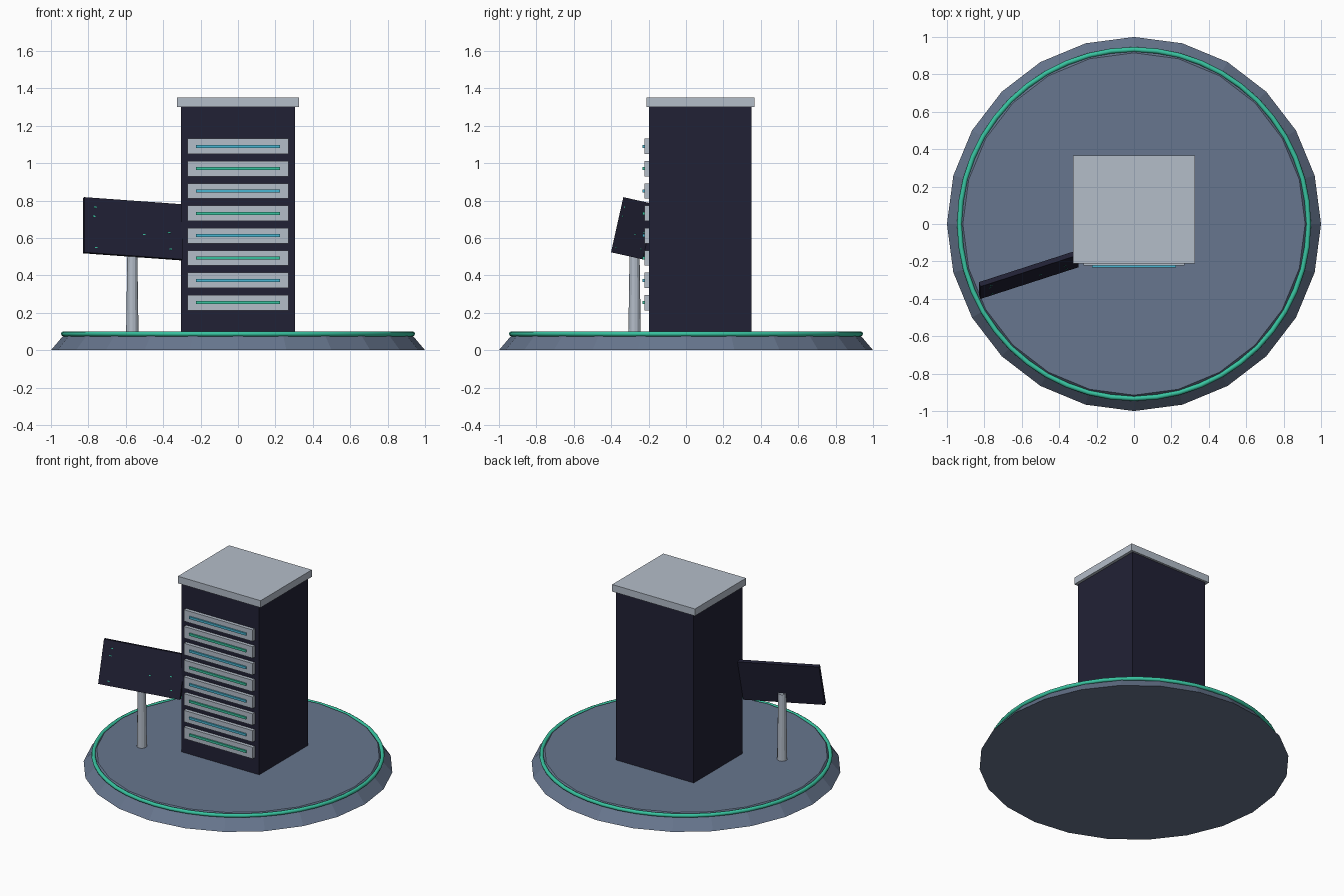
import bpy
from math import radians
from mathutils import Matrix, Vector

cube = bpy.data.objects.get("Cube")
if cube:
    bpy.data.objects.remove(cube, do_unlink=True)


def material(name, r, g, b):
    """Flat material from 0-255 display values, stored as linear."""
    lin = [((c / 255 + 0.055) / 1.055) ** 2.4 for c in (r, g, b)] + [1.0]
    mat = bpy.data.materials.new(name)
    mat.use_nodes = True
    mat.diffuse_color = lin
    bsdf = next(n for n in mat.node_tree.nodes if n.type == "BSDF_PRINCIPLED")
    bsdf.inputs["Base Color"].default_value = lin
    return mat


SLATE = material("slate blue", 103, 118, 142)
NAVY = material("dark navy", 33, 33, 53)
SILVER = material("silver grey", 180, 189, 201)
GREEN = material("teal green", 56, 195, 160)
BLUE = material("sky blue", 72, 182, 210)


def finish(name, mat):
    obj = bpy.context.object
    obj.name = obj.data.name = name
    obj.data.materials.append(mat)
    return obj


def box(name, centre, size, mat):
    bpy.ops.mesh.primitive_cube_add(size=1)
    obj = finish(name, mat)
    obj.data.transform(Matrix.Diagonal((*size, 1)))
    obj.location = centre
    return obj


def cone(name, sides, r1, r2, z1, z2, x, y, mat):
    bpy.ops.mesh.primitive_cone_add(vertices=sides, radius1=r1, radius2=r2,
                                    depth=z2 - z1, location=(x, y, (z1 + z2) / 2))
    return finish(name, mat)


# Round platform with a glowing rim
cone("platform", 24, 1.0, 0.915, 0, 0.1, 0, 0, SLATE)
bpy.ops.mesh.primitive_torus_add(major_radius=0.933, minor_radius=0.0135,
                                 major_segments=48, minor_segments=8,
                                 location=(0, 0, 0.087))
finish("rim_light", GREEN)
bpy.ops.object.shade_smooth_by_angle(angle=radians(60))

# Cabinet and its lid
box("cabinet", (0, 0.076, 0.7), (0.612, 0.548, 1.2), NAVY)
box("cabinet_lid", (0, 0.077, 1.325), (0.652, 0.576, 0.05), SILVER)

# Stacked drawers with alternating light strips
for i in range(8):
    z = 0.254 + i * 0.1194
    box(f"drawer_{i + 1}", (0, -0.209, z), (0.542, 0.026, 0.082), SILVER)
    box(f"light_strip_{i + 1}", (0, -0.226, z), (0.448, 0.012, 0.016),
        BLUE if i % 2 else GREEN)

# Tilted sign on a tapered post
cone("sign_post", 12, 0.033, 0.026, 0.1, 0.57, -0.565, -0.275, SILVER)
sign_pose = (Matrix.Translation((-0.563, -0.271, 0.649))
             @ Matrix.Rotation(-0.22, 4, "X") @ Matrix.Rotation(0.32, 4, "Z"))
sign = box("sign_panel", (0, 0, 0), (0.553, 0.026, 0.302), NAVY)
sign.matrix_world = sign_pose

# Tiny indicator marks on the sign face
for i, (x, z) in enumerate([(-0.215, 0.1), (-0.22, 0.05), (0.06, -0.03),
                            (0.2, -0.01), (-0.21, -0.12), (0.21, -0.1)]):
    mark = box(f"sign_mark_{i + 1}", (0, 0, 0), (0.014, 0.002, 0.006), GREEN)
    mark.matrix_world = sign_pose @ Matrix.Translation(Vector((x, -0.0135, z)))
